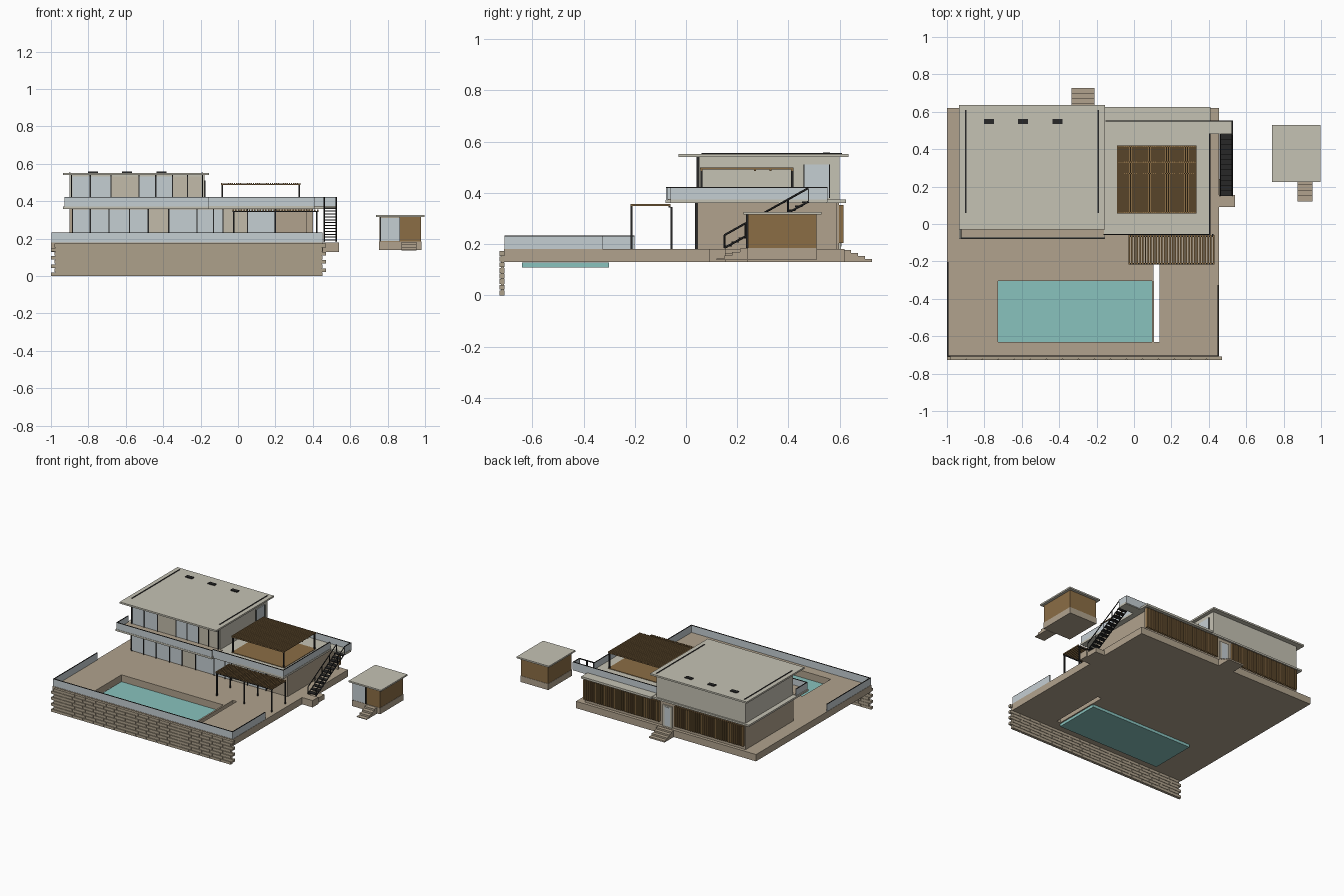
import bpy, bmesh, math
from mathutils import Vector

def mat(name, r, g, b):
    m = bpy.data.materials.new(name)
    m.diffuse_color = (r, g, b, 1)
    return m

PLASTER = mat("pale plaster", 0.56, 0.54, 0.455)
PAVING = mat("beige paving", 0.44, 0.365, 0.27)
STONE = mat("stone block", 0.42, 0.355, 0.26)
WOOD = mat("brown wood", 0.26, 0.155, 0.06)
GLASS = mat("pale glass", 0.56, 0.62, 0.65)
WATER = mat("pool water", 0.25, 0.54, 0.51)
DARK = mat("dark metal", 0.02, 0.02, 0.02)
CURTAIN = mat("cream curtain", 0.54, 0.50, 0.40)

def boxes(name, material, items):
    """One object made of axis-aligned boxes (x0, x1, y0, y1, z0, z1)."""
    bm = bmesh.new()
    for x0, x1, y0, y1, z0, z1 in items:
        vs = bmesh.ops.create_cube(bm, size=1)["verts"]
        for v in vs:
            v.co = Vector((x1 if v.co.x > 0 else x0,
                           y1 if v.co.y > 0 else y0,
                           z1 if v.co.z > 0 else z0))
    me = bpy.data.meshes.new(name)
    bm.to_mesh(me)
    bm.free()
    me.materials.append(material)
    ob = bpy.data.objects.new(name, me)
    bpy.context.collection.objects.link(ob)
    return ob

def rods(name, paths, r):
    """Thin square bars along straight segments."""
    cu = bpy.data.curves.new(name, 'CURVE')
    cu.dimensions = '3D'
    cu.bevel_depth = r
    cu.bevel_resolution = 0
    cu.use_fill_caps = True
    for a, b in paths:
        s = cu.splines.new('POLY')
        s.points.add(1)
        s.points[0].co = (*a, 1)
        s.points[1].co = (*b, 1)
    cu.materials.append(DARK)
    ob = bpy.data.objects.new(name, cu)
    bpy.context.collection.objects.link(ob)

def slats(x0, x1, n, w, y0, y1, z0, z1):
    step = (x1 - x0 - w) / (n - 1)
    return [(x0 + i * step, x0 + i * step + w, y0, y1, z0, z1) for i in range(n)]

def railing(name, runs, z0, z1):
    """Glass panels with a thin dark handrail; runs are (x0, y0, x1, y1)."""
    t = 0.003
    glass, rail = [], []
    for x0, y0, x1, y1 in runs:
        fp = (x0 - t, x1 + t, y0 - t, y1 + t)
        glass.append((*fp, z0, z1))
        rail.append((*fp, z1, z1 + 0.003))
    boxes(name + "_glass", GLASS, glass)
    boxes(name + "_handrail", DARK, rail)

# Terrace base with openings for pool and light gap
boxes("terrace_base", PAVING, [
    (-1, -0.728, -0.71, -0.21, 0.13, 0.18), (0.137, 0.455, -0.71, -0.21, 0.13, 0.18),
    (-0.728, 0.137, -0.71, -0.63, 0.13, 0.18), (-0.728, 0.105, -0.305, -0.21, 0.13, 0.18),
    (0.095, 0.107, -0.63, -0.305, 0.13, 0.18),
    (-1, 0.455, -0.21, 0.62, 0.13, 0.18)])
boxes("pool_water", WATER, [(-0.73, 0.1, -0.64, -0.3, 0.108, 0.128)])

# Stone retaining wall in staggered courses
rows, n = 8, 17
pitch, h = 1.455 / n, 0.176 / rows
boxes("retaining_wall_blocks", STONE, [
    (-1 + i * pitch + (r % 2) * 0.02, -1 + (i + 1) * pitch + (r % 2) * 0.02 - 0.004,
     -0.728, -0.708, r * h, (r + 1) * h - 0.003) for r in range(rows) for i in range(n)])
boxes("retaining_wall_core", STONE, [(-0.975, 0.45, -0.723, -0.711, 0, 0.173)])
railing("terrace_railing", [(-0.995, -0.705, 0.45, -0.705), (-0.995, -0.705, -0.995, -0.205),
                            (0.45, -0.705, 0.45, -0.33)], 0.18, 0.23)

# Ground floor
boxes("ground_floor_walls", PAVING, [(-0.9, 0.37, 0.045, 0.597, 0.18, 0.36)])
boxes("ground_front_glass", GLASS, [(-0.885, -0.48, 0.039, 0.045, 0.185, 0.355),
                                    (-0.37, -0.08, 0.039, 0.045, 0.185, 0.355),
                                    (0.05, 0.2, 0.039, 0.045, 0.185, 0.355)])
boxes("ground_front_curtain", CURTAIN, [(-0.48, -0.37, 0.04, 0.045, 0.185, 0.355),
                                        (-0.08, 0.05, 0.04, 0.045, 0.185, 0.355)])
boxes("ground_front_frames", DARK, [
    (x - 0.003, x + 0.003, 0.036, 0.045, 0.18, 0.36)
    for x in (-0.885, -0.79, -0.69, -0.58, -0.48, -0.37, -0.22, -0.13, -0.08, 0.05, 0.2)])

# Slatted back wall, door and steps
boxes("back_slats", WOOD, slats(-0.89, -0.335, 36, 0.009, 0.597, 0.615, 0.205, 0.352)
      + slats(-0.21, 0.40, 40, 0.009, 0.597, 0.615, 0.205, 0.352))
boxes("back_wall_extension", PAVING, [(0.37, 0.40, 0.585, 0.597, 0.18, 0.36)])
boxes("back_door", PLASTER, [(-0.31, -0.235, 0.597, 0.605, 0.18, 0.335)])
boxes("back_door_glass", GLASS, [(-0.295, -0.25, 0.605, 0.608, 0.19, 0.325)])
boxes("back_steps", PAVING, [(-0.335, -0.21, 0.62, 0.645 + i * 0.027, 0.13, 0.177 - i * 0.012)
                             for i in range(4)])

# Balcony slab, tiled strip, wood deck
boxes("balcony_slab", PLASTER, [(-0.935, -0.155, -0.08, 0.61, 0.36, 0.373),
                                (-0.155, 0.41, -0.06, 0.625, 0.36, 0.375),
                                (0.41, 0.53, 0.48, 0.55, 0.36, 0.375)])
boxes("balcony_tiles", PAVING, [(-0.925, -0.16, -0.07, 0.05, 0.373, 0.377)])
boxes("roof_deck", WOOD, [(-0.09, 0.335, 0.055, 0.42, 0.375, 0.379)])
railing("balcony_railing", [(-0.925, -0.075, -0.16, -0.075), (-0.925, -0.075, -0.925, 0.05),
                            (-0.16, -0.057, 0.405, -0.057), (0.405, -0.057, 0.405, 0.48),
                            (-0.15, 0.55, 0.525, 0.55), (0.525, 0.48, 0.525, 0.55)],
        0.365, 0.42)

# Upper floor
boxes("upper_floor_walls", PLASTER, [(-0.9, -0.18, 0.05, 0.6, 0.373, 0.54)])
boxes("upper_front_glass", GLASS, [(-0.885, -0.68, 0.044, 0.05, 0.378, 0.533),
                                   (-0.53, -0.35, 0.044, 0.05, 0.378, 0.533)])
boxes("upper_front_curtain", CURTAIN, [(-0.68, -0.53, 0.045, 0.05, 0.378, 0.533),
                                       (-0.35, -0.195, 0.045, 0.05, 0.378, 0.533)])
boxes("upper_front_frames", DARK, [
    (x - 0.003, x + 0.003, 0.041, 0.05, 0.375, 0.54)
    for x in (-0.89, -0.79, -0.68, -0.53, -0.44, -0.35, -0.27, -0.19)])
boxes("upper_side_window", GLASS, [(-0.18, -0.175, 0.46, 0.56, 0.38, 0.51)])
boxes("upper_side_frame", DARK, [(-0.18, -0.173, y - 0.002, y + 0.002, 0.38, 0.51)
                                 for y in (0.46, 0.56)])

# Main roof with gutters and vents
boxes("main_roof", PLASTER, [(-0.935, -0.155, -0.03, 0.635, 0.54, 0.552)])
boxes("roof_gutters", DARK, [(x - 0.004, x + 0.004, 0.06, 0.61, 0.552, 0.555)
                             for x in (-0.9, -0.19)])
boxes("roof_vents", DARK, [(x - 0.027, x + 0.027, 0.535, 0.562, 0.552, 0.558)
                           for x in (-0.775, -0.593, -0.41)])

# Roof deck pergola
boxes("upper_pergola_slats", WOOD, slats(-0.09, 0.335, 38, 0.007, 0.055, 0.42, 0.491, 0.499))
boxes("upper_pergola_beams", WOOD, [(-0.09, 0.335, y - 0.004, y + 0.004, 0.486, 0.492)
                                    for y in (0.06, 0.27, 0.33, 0.415)])
boxes("upper_pergola_posts", DARK, [(x - 0.004, x + 0.004, y - 0.004, y + 0.004, 0.375, 0.49)
                                    for x in (-0.083, 0.328) for y in (0.06, 0.415)])

# Ground pergola
boxes("lower_pergola_slats", WOOD, slats(-0.03, 0.43, 32, 0.008, -0.217, -0.06, 0.348, 0.356))
boxes("lower_pergola_beams", DARK, [(-0.03, 0.43, y - 0.004, y + 0.004, 0.342, 0.348)
                                    for y in (-0.212, -0.065)])
boxes("lower_pergola_posts", DARK, [(x - 0.004, x + 0.004, y - 0.004, y + 0.004, 0.18, 0.345)
                                    for x in (-0.022, 0.2, 0.422) for y in (-0.212, -0.057)])

# Outside stair with landing block and rails
boxes("stair_landing", PAVING, [(0.455, 0.54, 0.09, 0.155, 0.13, 0.18),
                                (0.455, 0.53, 0.155, 0.24, 0.13, 0.165)])
k = 12
boxes("stair_treads", DARK, [(0.46, 0.525, 0.15 + i * 0.0275, 0.18 + i * 0.0275,
                              0.19 + i * 0.0155, 0.195 + i * 0.0155) for i in range(k)])
rails = []
for x in (0.46, 0.525):
    rails += [((x, 0.15, 0.185), (x, 0.48, 0.367)), ((x, 0.15, 0.235), (x, 0.48, 0.42))]
    for i in range(5):
        y, z = 0.15 + i * 0.0825, 0.185 + i * 0.0455
        rails.append(((x, y, z), (x, y, z + 0.051)))
rods("stair_rails", rails, 0.004)

# Small outbuilding
boxes("cabin_base", PAVING, [(0.755, 0.98, 0.24, 0.512, 0.14, 0.185)])
boxes("cabin_walls", WOOD, [(0.757, 0.978, 0.242, 0.51, 0.185, 0.315)])
boxes("cabin_front_glass", GLASS, [(0.762, 0.865, 0.237, 0.242, 0.188, 0.312)])
boxes("cabin_frames", DARK, [(x - 0.002, x + 0.002, 0.235, 0.242, 0.185, 0.315)
                             for x in (0.762, 0.865)])
boxes("cabin_roof", PLASTER, [(0.737, 0.998, 0.225, 0.53, 0.315, 0.326)])
boxes("cabin_steps", PAVING, [(0.875, 0.955, 0.21 - 0.03 * i, 0.24, 0.138, 0.182 - 0.013 * i)
                              for i in range(4)])
